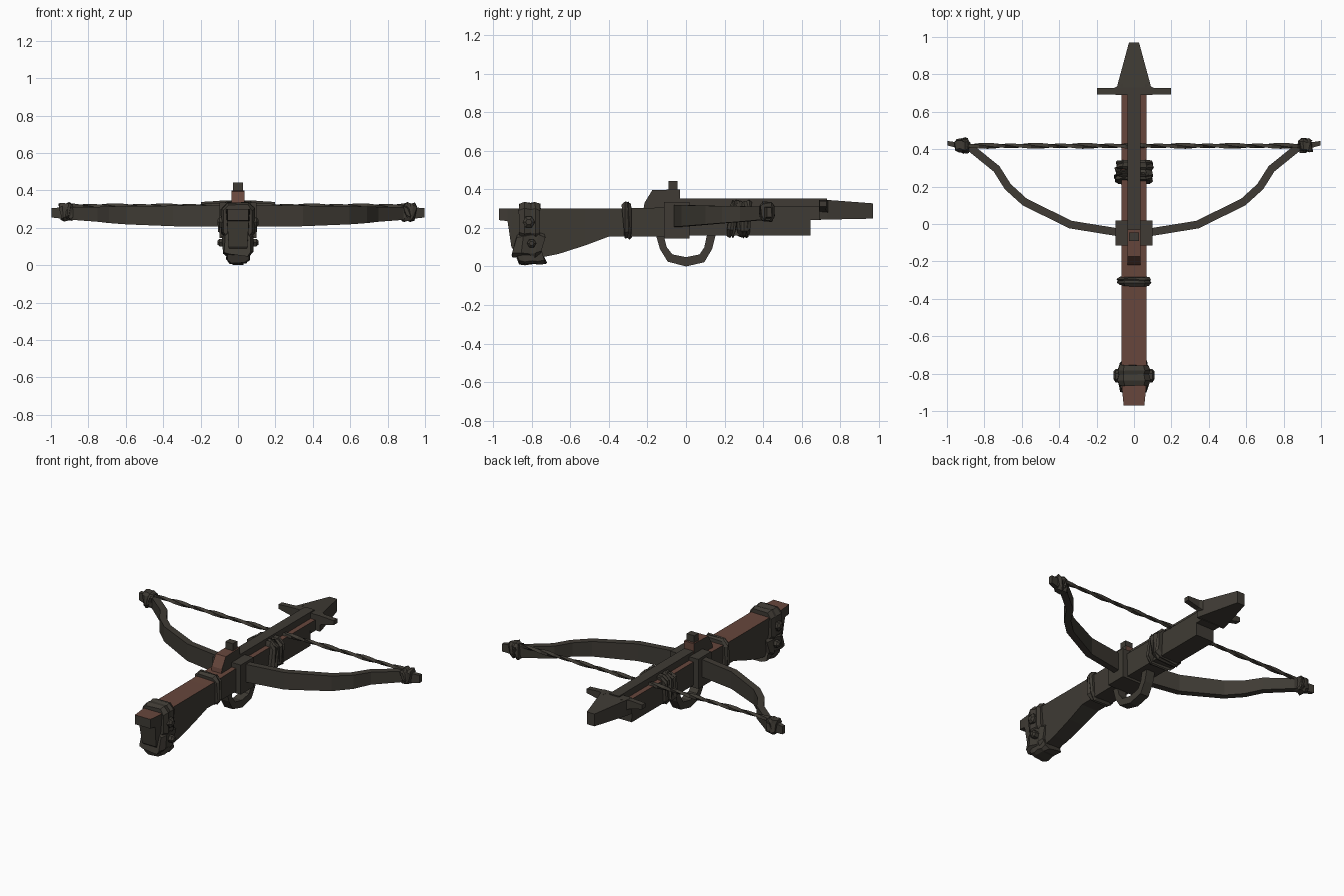
import bpy, bmesh, math, random
from mathutils import Vector

if "Cube" in bpy.data.objects:
    bpy.data.objects.remove(bpy.data.objects["Cube"])

random.seed(4)


def mat(name, rgb):
    m = bpy.data.materials.new(name)
    m.diffuse_color = (*rgb, 1)
    m.use_nodes = True
    m.node_tree.nodes["Principled BSDF"].inputs["Base Color"].default_value = m.diffuse_color
    return m


DARK = mat("dark_iron", (0.050, 0.044, 0.035))
WOOD = mat("brown_wood", (0.135, 0.062, 0.045))


def loft(name, rings, wood_rule=None):
    """Skin a list of equal-length rings, capping both ends."""
    bm = bmesh.new()
    vs = [[bm.verts.new(p) for p in r] for r in rings]
    n = len(rings[0])
    for a, b in zip(vs, vs[1:]):
        for i in range(n):
            j = (i + 1) % n
            bm.faces.new((a[i], a[j], b[j], b[i]))
    bm.faces.new(vs[0])
    bm.faces.new(vs[-1])
    bmesh.ops.recalc_face_normals(bm, faces=bm.faces)
    if wood_rule:
        bm.normal_update()
        for f in bm.faces:
            f.material_index = 1 if wood_rule(f.normal) else 0
    me = bpy.data.meshes.new(name)
    bm.to_mesh(me)
    bm.free()
    me.materials.append(DARK)
    me.materials.append(WOOD)
    ob = bpy.data.objects.new(name, me)
    bpy.context.collection.objects.link(ob)
    return ob


def section(y, wt, wb, z0, z1):
    return [(-wb, y, z0), (wb, y, z0), (wt, y, z1), (-wt, y, z1)]


def box(name, x0, x1, y0, y1, z0, z1, rule=None):
    return loft(name, [[(x0, y, z0), (x1, y, z0), (x1, y, z1), (x0, y, z1)] for y in (y0, y1)], rule)


def wrap(name, c, size, axis="y", jit=0.006, skew=0.0):
    """Lumpy binding: chamfered rectangle swept along an axis, bulging in the middle."""
    rings = []
    sx, sy, sz = (s / 2 for s in size)
    for t, k in ((-1, 0.88), (-0.5, 1), (0.1, 0.93), (0.5, 1), (1, 0.88)):
        ring = []
        for u, v in ((-1, -.65), (-.65, -1), (.65, -1), (1, -.65), (1, .65), (.65, 1), (-.65, 1), (-1, .65)):
            r = [random.uniform(-jit, jit) for _ in range(3)]
            if axis == "y":
                p = (u * sx * k, t * sy + skew * v, v * sz * k)
            else:
                p = (t * sx + skew * v, u * sy * k, v * sz * k)
            ring.append(tuple(c[i] + p[i] + r[i] for i in range(3)))
        rings.append(ring)
    return loft(name, rings)


up = lambda n: n.z > 0.5

# Stock with wooden top
loft("stock", [section(*s) for s in (
    (-0.97, 0.055, 0.055, 0.24, 0.30), (-0.925, 0.06, 0.058, 0.235, 0.30),
    (-0.905, 0.062, 0.05, 0.10, 0.30), (-0.86, 0.065, 0.045, 0.045, 0.30),
    (-0.76, 0.067, 0.045, 0.045, 0.30), (-0.66, 0.067, 0.05, 0.065, 0.30),
    (-0.52, 0.067, 0.055, 0.11, 0.30), (-0.40, 0.067, 0.06, 0.155, 0.30),
    (-0.12, 0.067, 0.065, 0.155, 0.305), (0.02, 0.067, 0.065, 0.16, 0.31),
    (0.645, 0.067, 0.065, 0.16, 0.31))], up)
box("stock_nose", -0.067, 0.067, 0.64, 0.70, 0.24, 0.31, up)

# Butt bindings and studs
wrap("butt_band", (0, -0.81, 0.235), (0.175, 0.11, 0.20), jit=0.003)
wrap("butt_lower_binding", (0, -0.815, 0.115), (0.16, 0.15, 0.14), jit=0.008, skew=0.01)
wrap("butt_foot_binding", (0, -0.81, 0.055), (0.125, 0.14, 0.09), jit=0.006, skew=-0.015)
for s in (-1, 1):
    for k, (y, z) in enumerate(((-0.815, 0.23), (-0.80, 0.12))):
        r0 = 0.032 if k == 0 else 0.024
        rings = [[(s * x, y + r * math.cos(a * math.tau / 6), z + r * math.sin(a * math.tau / 6))
                  for a in range(6)] for x, r in ((0.06, r0), (0.098, r0), (0.109, r0 * .5))]
        loft("butt_stud", rings)

# Stock bindings
wrap("rear_binding", (0, -0.305, 0.238), (0.18, 0.042, 0.195), jit=0.005, skew=-0.004)
for y, sk in ((0.245, 0.012), (0.28, -0.012), (0.312, 0.006)):
    wrap("fore_binding", (0, y, 0.245), (0.20, 0.042, 0.19), jit=0.007, skew=sk)

# Central block holding the bow
box("bow_block", -0.10, 0.10, -0.115, 0.018, 0.145, 0.335)

# Sight: wooden wedge with an iron post
loft("sight_base", [[(x, -0.22, 0.30), (x, -0.215, 0.33), (x, -0.175, 0.395), (x, -0.03, 0.40), (x, -0.03, 0.30)]
                    for x in (-0.036, 0.036)], lambda n: abs(n.x) < 0.5)
box("sight_post", -0.027, 0.027, -0.09, -0.045, 0.39, 0.443)

# Bow limbs
limb = [(0.05, -0.050, 0.205, 0.32), (0.34, -0.003, 0.208, 0.318), (0.585, 0.118, 0.218, 0.315),
        (0.675, 0.20, 0.225, 0.313), (0.735, 0.295, 0.232, 0.312), (0.875, 0.408, 0.242, 0.312),
        (0.998, 0.432, 0.255, 0.305)]
for s in (-1, 1):
    rings = []
    for i, (x, y, z0, z1) in enumerate(limb):
        a, b = limb[max(i - 1, 0)], limb[min(i + 1, len(limb) - 1)]
        d = Vector((b[0] - a[0], b[1] - a[1])).normalized()
        h = 0.021 if i < 6 else 0.012
        nx, ny = -d.y * h, d.x * h
        if i == 6:
            nx = 0
        rings.append([(s * (x + nx), y + ny, z0), (s * (x - nx), y - ny, z0),
                      (s * (x - nx), y - ny, z1), (s * (x + nx), y + ny, z1)])
    loft("bow_limb", rings)
    # String knots at the limb tips
    wrap("string_knot", (s * 0.915, 0.42, 0.283), (0.065, 0.066, 0.10), "x", 0.007, s * 0.006)
    wrap("string_knot_loop", (s * 0.905, 0.42, 0.285), (0.03, 0.08, 0.075), "x", 0.006, -s * 0.01)

# Twisted bowstring
rings = []
for i in range(41):
    x = -0.92 + 1.84 * i / 40
    rings.append([(x, 0.418 + 0.016 * math.cos(i * 0.55 + k * math.pi / 2) * (1 if k % 2 else 0.75),
                   0.315 + 0.016 * math.sin(i * 0.55 + k * math.pi / 2) * (1 if k % 2 else 0.75))
                  for k in range(4)])
loft("bowstring", rings)

# Trigger guard
outer = [(-0.155, 0.16), (-0.135, 0.09), (-0.095, 0.025), (0.0, 0.0), (0.095, 0.022), (0.135, 0.09), (0.155, 0.17)]
inner = [(-0.115, 0.16), (-0.10, 0.10), (-0.07, 0.062), (0.0, 0.048), (0.07, 0.062), (0.095, 0.10), (0.11, 0.17)]
loft("trigger_guard", [[(-0.03, *o), (0.03, *o), (0.03, *i), (-0.03, *i)] for o, i in zip(outer, inner)])

# Bolt shaft and barbed head
box("bolt_shaft", -0.034, 0.034, -0.10, 0.73, 0.29, 0.352)
loft("bolt_head", [section(y, w, w, z0, z1) for y, w, z0, z1 in (
    (0.69, 0.10, 0.243, 0.345), (0.73, 0.092, 0.243, 0.345), (0.97, 0.027, 0.248, 0.327))])
for s in (-1, 1):
    loft("head_barb", [[(s * x, y0, z0), (s * x, y1, z0), (s * x, y1, z1), (s * x, y0, z1)]
                       for x, y0, y1, z0, z1 in ((0.06, 0.69, 0.75, 0.265, 0.345),
                                                 (0.11, 0.692, 0.726, 0.29, 0.343),
                                                 (0.197, 0.693, 0.728, 0.31, 0.338))])
